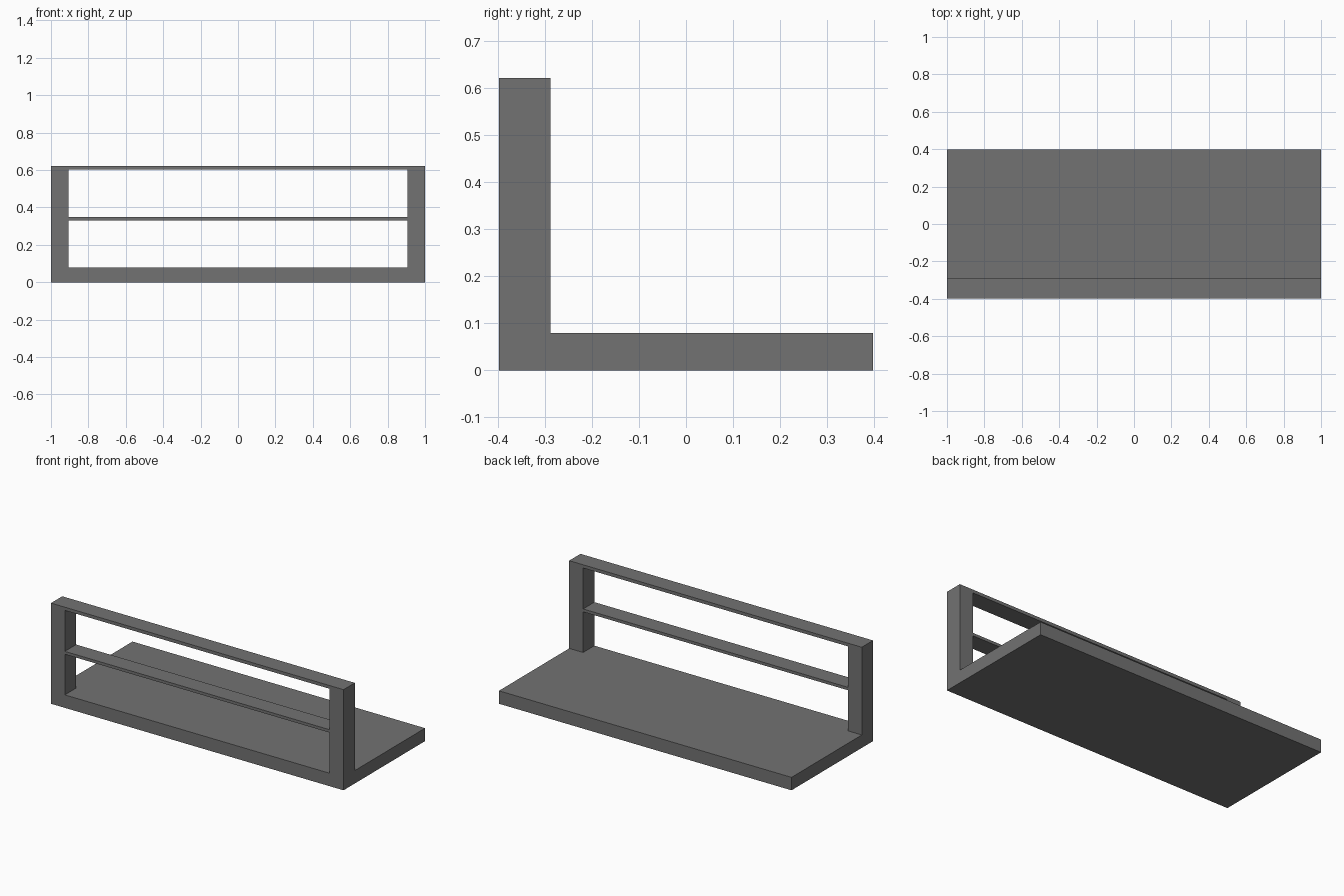
import bpy

if "Cube" in bpy.data.objects:
    bpy.data.objects.remove(bpy.data.objects["Cube"])

# Dark grey finish shared by every part
dark = bpy.data.materials.new("dark_grey")
dark.diffuse_color = (0.17, 0.17, 0.17, 1)
dark.use_nodes = True
dark.node_tree.nodes["Principled BSDF"].inputs["Base Color"].default_value = dark.diffuse_color


def box(name, x, y, z):
    """Box from (min, max) ranges on each axis."""
    lo, hi = zip(x, y, z)
    bpy.ops.mesh.primitive_cube_add(size=1, location=[(a + b) / 2 for a, b in zip(lo, hi)])
    ob = bpy.context.object
    ob.name = name
    ob.scale = [b - a for a, b in zip(lo, hi)]
    bpy.ops.object.transform_apply(location=False, rotation=False, scale=True)
    ob.data.materials.append(dark)
    return ob


HALF_W, HALF_D = 1.0, 0.398
BASE_TOP, TOP = 0.08, 0.622
INNER = 0.905
RAIL_Y = (-HALF_D, -0.288)

# Flat base slab
box("base", (-HALF_W, HALF_W), (-HALF_D, HALF_D), (0, BASE_TOP))

# End posts along the front edge
box("post_left", (-HALF_W, -INNER), RAIL_Y, (BASE_TOP, 0.602))
box("post_right", (INNER, HALF_W), RAIL_Y, (BASE_TOP, 0.602))

# Thin rails: the top one caps the posts, the middle one sits between them
box("top_rail", (-HALF_W, HALF_W), RAIL_Y, (0.602, TOP))
box("middle_rail", (-INNER, INNER), RAIL_Y, (0.331, 0.349))
